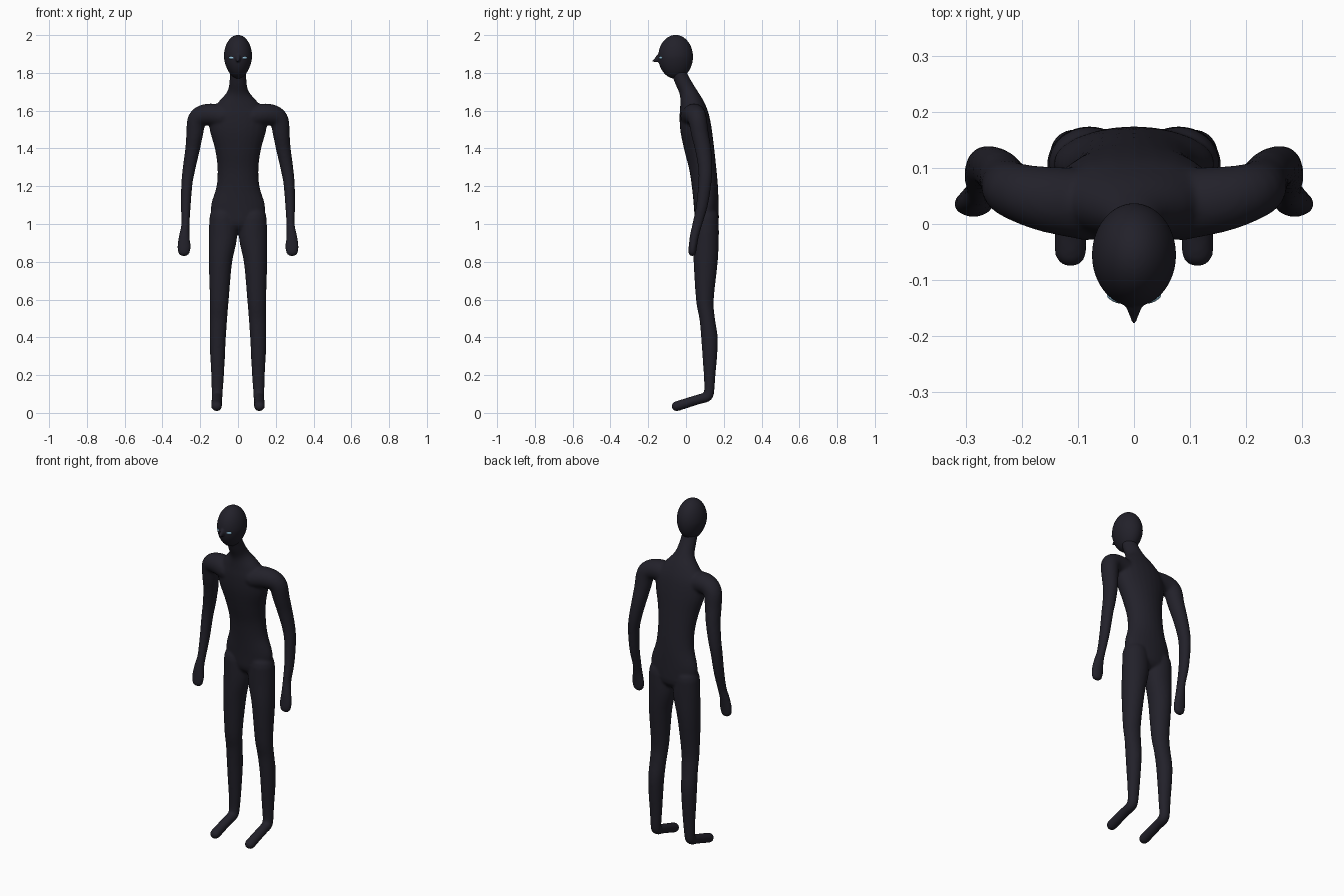
import bpy, bmesh, math
from mathutils import Vector, Matrix

if "Cube" in bpy.data.objects:
    bpy.data.objects.remove(bpy.data.objects["Cube"])


def material(name, rgb):
    m = bpy.data.materials.new(name)
    m.use_nodes = True
    m.diffuse_color = (*rgb, 1)
    m.node_tree.nodes["Principled BSDF"].inputs["Base Color"].default_value = (*rgb, 1)
    return m


SKIN = material("charcoal skin", (0.016, 0.015, 0.023))
EYE = material("pale blue eye", (0.3, 0.55, 0.72))


def spline(points, steps=5):
    """Catmull-Rom resampling of rows x, y, z, side radius, depth radius."""
    p = [Vector(q) for q in points]
    p = [p[0] * 2 - p[1]] + p + [p[-1] * 2 - p[-2]]
    out = []
    for a, b, c, d in zip(p, p[1:], p[2:], p[3:]):
        for i in range(steps):
            t = i / steps
            out.append(0.5 * (2 * b + (c - a) * t + (2 * a - 5 * b + 4 * c - d) * t * t
                              + (3 * b - a - 3 * c + d) * t ** 3))
    return out + [p[-2]]


def tube(bm, points, axis, sides=24):
    """Elliptical tube with rounded ends; axis is the direction of the side radius."""
    rows = spline(points)
    pos = [r.xyz if len(r) == 3 else Vector(r[:3]) for r in rows]
    n = len(rows)
    stations = []
    for i in range(n):
        t = (pos[min(i + 1, n - 1)] - pos[max(i - 1, 0)]).normalized()
        stations.append((pos[i], t, rows[i][3], rows[i][4]))

    def cap(station, sign):
        c, t, a, b = station
        r = min(a, b)
        return [(c + t * sign * r * math.sin(k), t, a * math.cos(k), b * math.cos(k))
                for k in (0.4, 0.8, 1.2, 1.5)]

    stations = cap(stations[0], -1)[::-1] + stations + cap(stations[-1], 1)
    rings = []
    for c, t, a, b in stations:
        u = (axis - t * axis.dot(t)).normalized()
        v = t.cross(u)
        rings.append([bm.verts.new(c + u * a * math.cos(k) + v * b * math.sin(k))
                      for k in (2 * math.pi * j / sides for j in range(sides))])
    for r, s in zip(rings, rings[1:]):
        for j in range(sides):
            k = (j + 1) % sides
            bm.faces.new((r[j], r[k], s[k], s[j]))
    bm.faces.new(rings[0][::-1])
    bm.faces.new(rings[-1])


def finish(bm, name, mat, voxel=0, smooth=0):
    bmesh.ops.recalc_face_normals(bm, faces=bm.faces)
    for f in bm.faces:
        f.smooth = True
    mesh = bpy.data.meshes.new(name)
    bm.to_mesh(mesh)
    bm.free()
    mesh.materials.append(mat)
    ob = bpy.data.objects.new(name, mesh)
    bpy.context.collection.objects.link(ob)
    if voxel:
        r = ob.modifiers.new("fuse", "REMESH")
        r.mode = "VOXEL"
        r.voxel_size = voxel
        r.use_smooth_shade = True
        s = ob.modifiers.new("soften", "SMOOTH")
        s.factor = 0.5
        s.iterations = smooth
    return ob


X, Y = Vector((1, 0, 0)), Vector((0, 1, 0))

# Body: torso with neck, arms and legs fused into one skin
torso = [(0, .110, 1.02, .138, .064), (0, .107, 1.10, .143, .066),
         (0, .100, 1.20, .114, .069), (0, .088, 1.30, .109, .072),
         (0, .070, 1.40, .123, .079), (0, .053, 1.50, .150, .083),
         (0, .042, 1.58, .150, .077), (0, .030, 1.64, .108, .063),
         (0, .010, 1.70, .057, .046), (0, -.02, 1.76, .045, .041),
         (0, -.045, 1.82, .043, .039)]
arm = [(.08, .035, 1.57, .065, .060), (.16, .045, 1.580, .058, .057),
       (.215, .060, 1.555, .050, .051), (.230, .075, 1.47, .046, .044),
       (.240, .090, 1.40, .043, .039), (.258, .102, 1.30, .038, .034),
       (.270, .100, 1.22, .035, .030), (.276, .085, 1.10, .031, .026),
       (.278, .060, 1.00, .026, .022), (.284, .045, .94, .024, .028),
       (.286, .036, .88, .022, .036), (.286, .033, .85, .021, .031)]
leg = [(.08, .107, 1.03, .072, .066), (.08, .107, .93, .075, .067),
       (.093, .104, .80, .062, .064), (.099, .100, .60, .050, .047),
       (.103, .112, .50, .046, .041), (.107, .124, .40, .043, .044),
       (.108, .126, .30, .039, .039), (.108, .125, .20, .034, .031),
       (.110, .123, .12, .030, .027), (.111, .112, .086, .029, .027),
       (.112, .060, .070, .028, .026), (.113, -.05, .035, .029, .027)]
bm = bmesh.new()
tube(bm, torso, X)
for s in (1, -1):
    tube(bm, [(s * p[0], *p[1:]) for p in arm], Y)
    tube(bm, [(s * p[0], *p[1:]) for p in leg], X)
finish(bm, "body", SKIN, 0.007, 8)

# Head: egg tapering to the chin, with a pointed nose
HEAD = Vector((0, -.055, 1.885))
bm = bmesh.new()
bmesh.ops.create_uvsphere(bm, u_segments=48, v_segments=32, radius=1)
for v in bm.verts:
    taper = 1 + 0.15 * min(v.co.z, 0)
    v.co = HEAD + Vector((v.co.x * .075 * taper, v.co.y * .092, v.co.z * .116))
tube(bm, [(0, -.115, 1.885, .026, .034), (0, -.140, 1.877, .017, .024),
          (0, -.160, 1.868, .009, .012), (0, -.175, 1.862, .004, .005)], X)
finish(bm, "head", SKIN, 0.004, 4)

# Eyes: narrow ovals lying along the curve of the face
for s, side in ((1, "left"), (-1, "right")):
    bm = bmesh.new()
    bmesh.ops.create_uvsphere(bm, u_segments=20, v_segments=12, radius=1)
    bm.transform(Matrix.Translation((s * .034, -.133, 1.88))
                 @ Matrix.Rotation(s * 0.45, 4, "Z")
                 @ Matrix.Diagonal((.016, .006, .007, 1)))
    finish(bm, side + "_eye", EYE)
